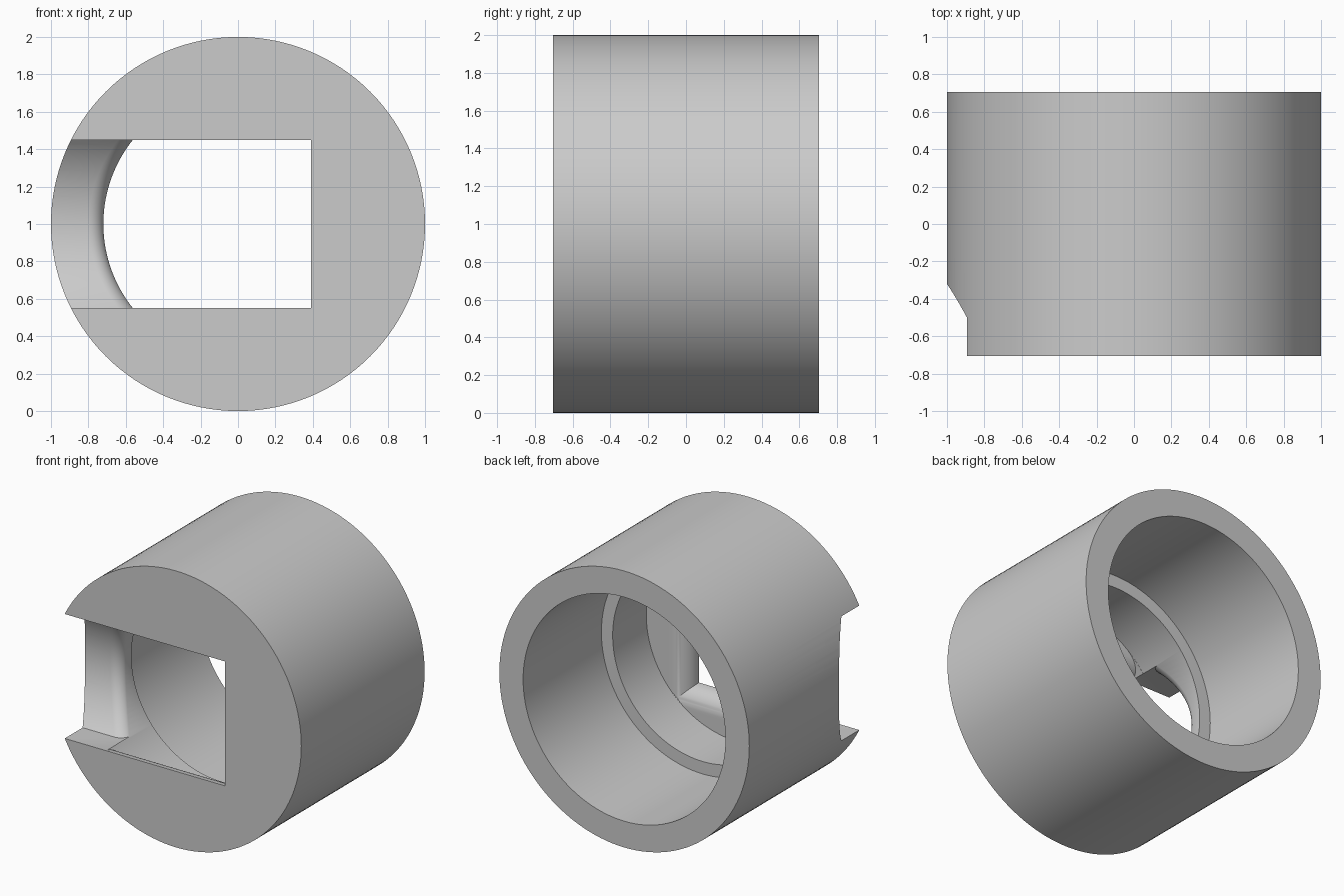
import bpy, bmesh
from math import sin, cos, pi, sqrt

if "Cube" in bpy.data.objects:
    bpy.data.objects.remove(bpy.data.objects["Cube"])

HALF = 0.705                 # half length of the sleeve
BORE, REAR_BORE = 0.72, 0.81 # front and rear bore radii
LEDGE = -0.19                # where the rear bore stops
WALL = 0.13                  # thickness of the front wall
SLOT_X, SLOT_Z = 0.39, 0.45  # slot end and half height
LIP = 0.08                   # rounding between saddle and bore
SEGMENTS = 128


def loft(name, rings):
    """Closed solid skinned through rings with equal point counts."""
    bm = bmesh.new()
    loops = [[bm.verts.new(p) for p in ring] for ring in rings]
    n = len(loops[0])
    for a, b in zip(loops, loops[1:]):
        for i in range(n):
            j = (i + 1) % n
            bm.faces.new((a[i], a[j], b[j], b[i]))
    bm.faces.new(loops[0])
    bm.faces.new(loops[-1])
    bmesh.ops.recalc_face_normals(bm, faces=bm.faces)
    mesh = bpy.data.meshes.new(name)
    bm.to_mesh(mesh)
    bm.free()
    obj = bpy.data.objects.new(name, mesh)
    bpy.context.collection.objects.link(obj)
    return obj


def turned(name, profile):
    """Solid of revolution about the sleeve axis from (y, radius) pairs."""
    angles = [2 * pi * i / SEGMENTS for i in range(SEGMENTS)]
    return loft(name, [[(r * cos(a), y, 1 + r * sin(a)) for a in angles]
                       for y, r in profile])


def boolean(target, tool, operation):
    mod = target.modifiers.new(operation, "BOOLEAN")
    mod.operation, mod.object, mod.solver = operation, tool, "EXACT"
    bpy.ops.object.select_all(action="DESELECT")
    bpy.context.view_layer.objects.active = target
    target.select_set(True)
    bpy.ops.object.modifier_apply(modifier=mod.name)
    bpy.data.objects.remove(tool)


# Outer sleeve and stepped bore
sleeve = turned("sleeve", [(-HALF, 1), (HALF, 1)])
bore = turned("bore_cutter", [(WALL - HALF, BORE), (LEDGE, BORE),
                              (LEDGE, REAR_BORE), (1, REAR_BORE)])
boolean(sleeve, bore, "DIFFERENCE")

# Side slot ending in a hollow saddle with a rounded inner lip
sections = []
for k in range(33):
    z = SLOT_Z * (k / 16 - 1)
    edge = -sqrt(BORE ** 2 - z ** 2) + 0.002
    floor = -0.97 + sqrt(0.65 ** 2 - z ** 2)
    outline = [(-1.2, floor), (-1.2, -0.8), (SLOT_X, -0.8), (SLOT_X, floor + LIP)]
    for i in range(9):
        a = pi / 2 * i / 8
        outline.append((edge - LIP + LIP * cos(a), floor + LIP - LIP * sin(a)))
    sections.append([(x, y, 1 + z) for x, y in outline])
boolean(sleeve, loft("slot_cutter", sections), "DIFFERENCE")

# Rounded inner edge of the front opening, limited to the bore
rings = []
for i in range(13):
    a = pi / 2 * i / 12
    grow = WALL * (1 - cos(a)) - (0.003 if i == 0 else 0)
    rings.append((WALL * sin(a) - HALF, grow))
rings.append((WALL - HALF + 0.03, WALL))
flare = loft("flare_cutter", [
    [(-0.9, y, 1 - SLOT_Z - g), (SLOT_X + g, y, 1 - SLOT_Z - g),
     (SLOT_X + g, y, 1 + SLOT_Z + g), (-0.9, y, 1 + SLOT_Z + g)]
    for y, g in rings])
boolean(flare, turned("flare_limit", [(-1, BORE - 0.001), (0, BORE - 0.001)]), "INTERSECT")
boolean(sleeve, flare, "DIFFERENCE")

# Plain grey finish
grey = bpy.data.materials.new("grey")
grey.use_nodes = True
grey.diffuse_color = (0.6, 0.6, 0.6, 1)
grey.node_tree.nodes["Principled BSDF"].inputs["Base Color"].default_value = (0.6, 0.6, 0.6, 1)
sleeve.data.materials.clear()
sleeve.data.materials.append(grey)

bpy.ops.object.select_all(action="DESELECT")
bpy.context.view_layer.objects.active = sleeve
sleeve.select_set(True)
bpy.ops.object.shade_smooth_by_angle(angle=pi / 6)
